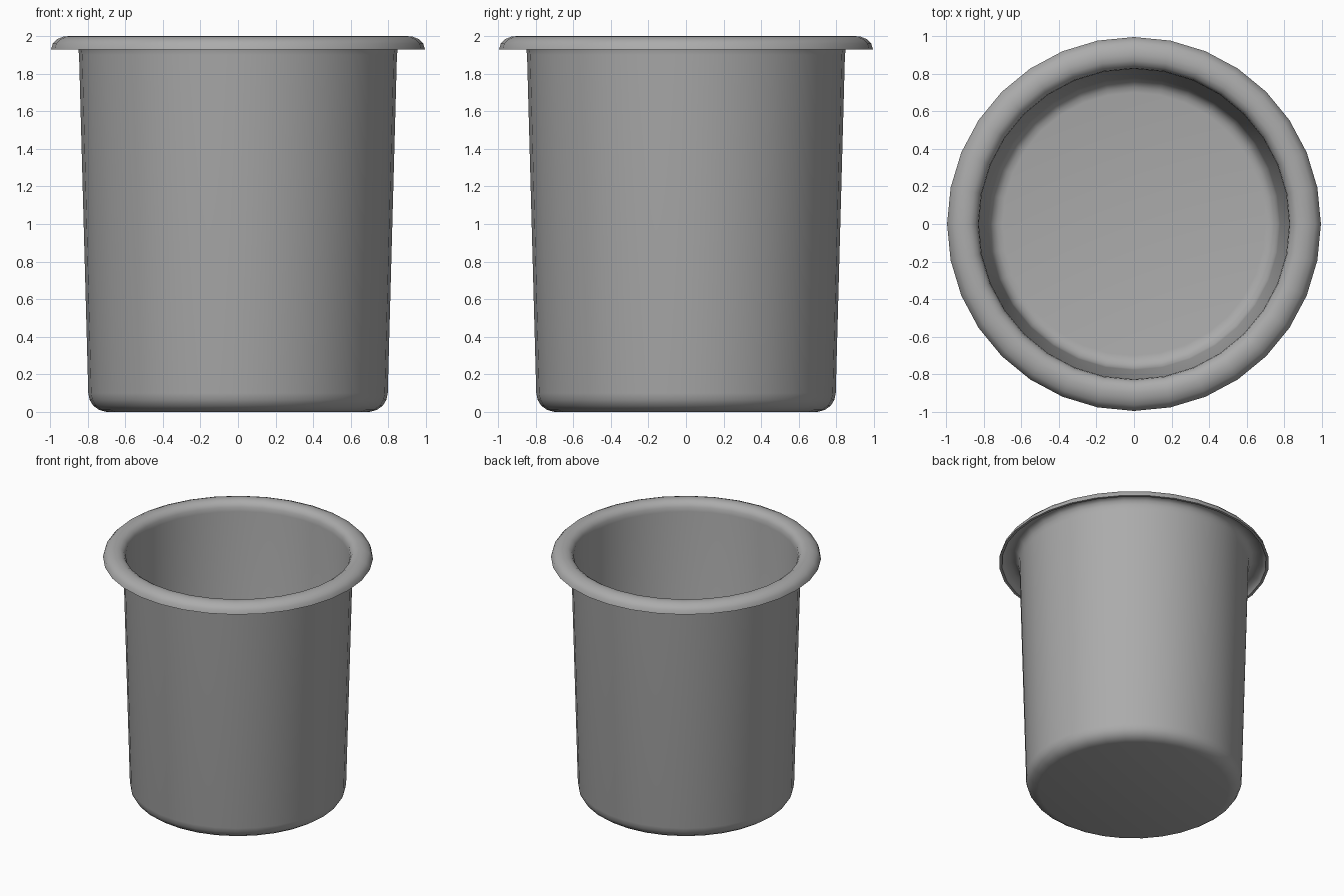
import bpy, bmesh, math

if "Cube" in bpy.data.objects:
    bpy.data.objects.remove(bpy.data.objects["Cube"])

SIDES = 32

# Closed-shell profile (radius, height): outside from base centre, over the rolled lip, down the inside
outer = [(0, 0), (0.70, 0), (0.738, 0.010), (0.770, 0.032), (0.790, 0.064), (0.797, 0.10),
         (0.846, 1.90), (0.851, 1.935), (0.864, 1.962), (0.885, 1.977), (0.915, 1.977),
         (0.945, 1.968), (0.965, 1.953), (0.975, 1.93)]
inner = [(0.995, 1.93), (0.986, 1.96), (0.964, 1.983), (0.93, 1.997), (0.90, 2.0), (0.87, 1.996),
         (0.845, 1.98), (0.83, 1.955), (0.826, 1.92), (0.777, 0.10), (0.770, 0.07),
         (0.753, 0.042), (0.728, 0.025), (0.70, 0.02), (0, 0.02)]


def lathe(name, profile):
    bm = bmesh.new()
    rings = []
    for r, z in profile:
        if r == 0:
            rings.append([bm.verts.new((0, 0, z))] * SIDES)
        else:
            rings.append([bm.verts.new((r * math.cos(2 * math.pi * i / SIDES),
                                        r * math.sin(2 * math.pi * i / SIDES), z))
                          for i in range(SIDES)])
    for a, b in zip(rings, rings[1:]):
        for i in range(SIDES):
            j = (i + 1) % SIDES
            bm.faces.new(list(dict.fromkeys((a[i], a[j], b[j], b[i]))))
    bmesh.ops.recalc_face_normals(bm, faces=bm.faces)
    mesh = bpy.data.meshes.new(name)
    bm.to_mesh(mesh)
    bm.free()
    obj = bpy.data.objects.new(name, mesh)
    bpy.context.collection.objects.link(obj)
    bpy.context.view_layer.objects.active = obj
    obj.select_set(True)
    bpy.ops.object.shade_smooth_by_angle(angle=math.radians(45))
    return obj


# Tapered cup with rounded base and rolled lip, in dark grey
cup = lathe("cup", outer + inner)
grey = bpy.data.materials.new("dark_grey")
grey.diffuse_color = (0.41, 0.41, 0.41, 1)
grey.use_nodes = True
grey.node_tree.nodes["Principled BSDF"].inputs["Base Color"].default_value = grey.diffuse_color
cup.data.materials.append(grey)
